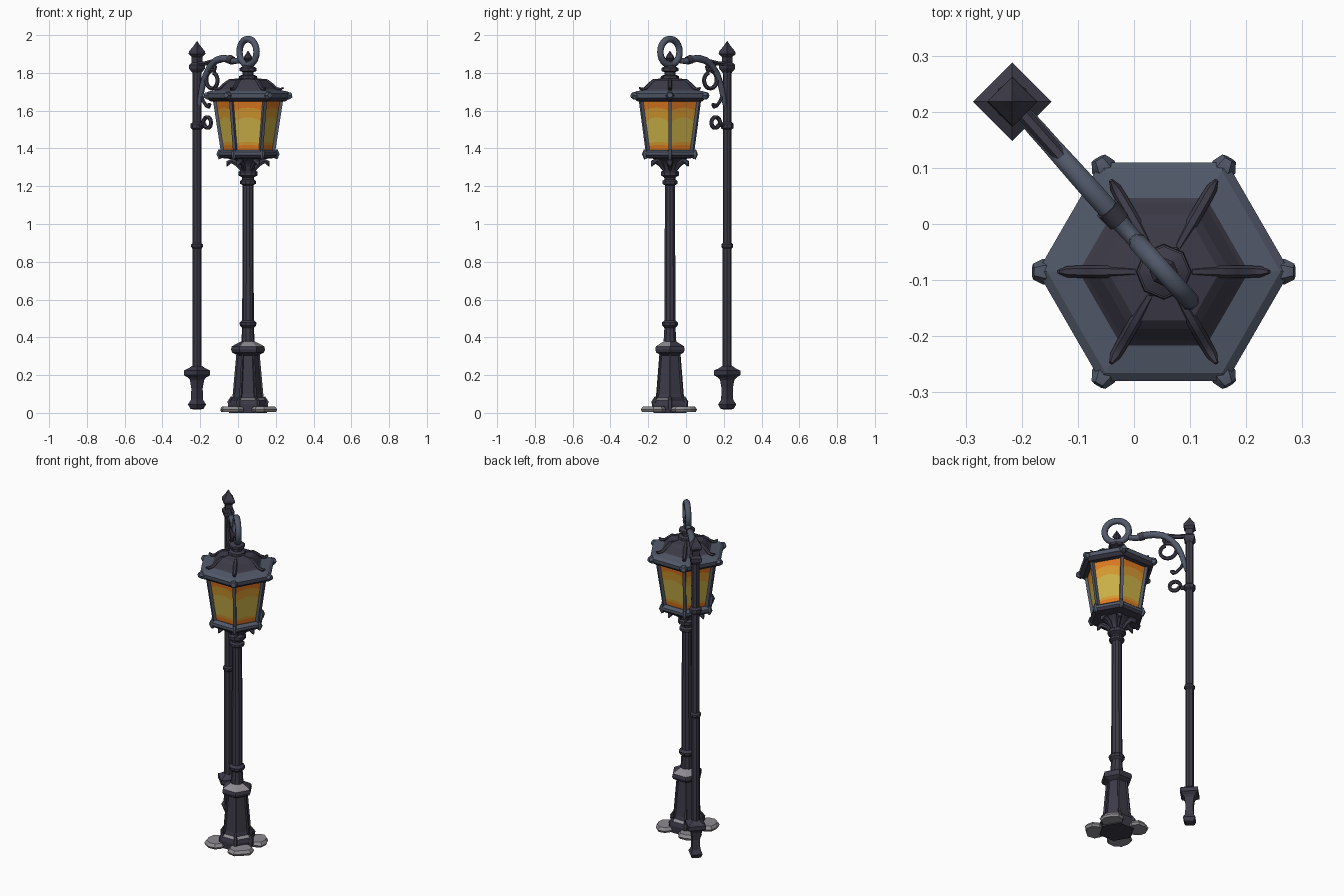
import bpy, math, random
from mathutils import Vector

if "Cube" in bpy.data.objects:
    bpy.data.objects.remove(bpy.data.objects["Cube"])

random.seed(4)
LAMP = Vector((0.053, -0.085, 0))
POST = Vector((-0.217, 0.218, 0))
ARM = (LAMP - POST).normalized()
SPAN = (LAMP - POST).length


def material(name, r, g, b):
    m = bpy.data.materials.new(name)
    m.diffuse_color = (r, g, b, 1)
    m.use_nodes = True
    m.node_tree.nodes["Principled BSDF"].inputs["Base Color"].default_value = m.diffuse_color
    return m


IRON = material("dark iron", 0.046, 0.043, 0.064)
STEEL = material("blue grey edge", 0.082, 0.098, 0.140)
STONE = material("grey stone", 0.27, 0.26, 0.28)
YELLOW = material("yellow glass", 0.60, 0.44, 0.065)
AMBER = material("amber glass", 0.66, 0.32, 0.030)
ORANGE = material("orange glass", 0.72, 0.19, 0.014)


def make(name, verts, faces, mats, index=None, smooth=None):
    me = bpy.data.meshes.new(name)
    me.from_pydata([tuple(v) for v in verts], [], faces)
    for m in mats:
        me.materials.append(m)
    for p in me.polygons:
        p.use_smooth = smooth is not None
        if index:
            p.material_index = index(p)
    if smooth is not None:
        me.set_sharp_from_angle(angle=math.radians(smooth))
    ob = bpy.data.objects.new(name, me)
    bpy.context.collection.objects.link(ob)
    return ob


def lathe(name, at, profile, n, mats, index=None, smooth=None, rot=0):
    """Stack n-sided rings (radius, height) bottom to top, capped."""
    verts = [at + Vector((r * math.cos(rot + math.tau * i / n), r * math.sin(rot + math.tau * i / n), z))
             for r, z in profile for i in range(n)]
    faces = [(j * n + i, j * n + (i + 1) % n, (j + 1) * n + (i + 1) % n, (j + 1) * n + i)
             for j in range(len(profile) - 1) for i in range(n)]
    faces += [tuple(reversed(range(n))), tuple(range(len(verts) - n, len(verts)))]
    return make(name, verts, faces, mats, index, smooth)


def sweep(name, at, axis, path, mat, n=8, closed=False, smooth=50):
    """Tube in the vertical plane through 'at' along 'axis'; path of (distance, z, radius)."""
    side = Vector((-axis.y, axis.x, 0))
    up = Vector((0, 0, 1))
    k, verts = len(path), []
    for j, (s, z, r) in enumerate(path):
        a = path[(j - 1) % k] if closed else path[max(j - 1, 0)]
        b = path[(j + 1) % k] if closed else path[min(j + 1, k - 1)]
        t = Vector((b[0] - a[0], b[1] - a[1])).normalized()
        nor = axis * -t.y + up * t.x
        for i in range(n):
            c = math.tau * (i + 0.5) / n
            verts.append(at + axis * s + up * z + (nor * math.cos(c) - side * math.sin(c)) * r)
    faces = [(j * n + i, j * n + (i + 1) % n, (j + 1) % k * n + (i + 1) % n, (j + 1) % k * n + i)
             for j in range(k if closed else k - 1) for i in range(n)]
    faces = [tuple(reversed(f)) for f in faces]
    if not closed:
        faces += [tuple(range(n)), tuple(reversed(range(len(verts) - n, len(verts))))]
    return make(name, verts, faces, [mat], smooth=smooth)


def arc(cs, cz, r, t, a0, a1, n, shrink=0):
    """Circular or spiral path of n points, degrees."""
    out = []
    for i in range(n):
        f = i / (n - 1)
        a = math.radians(a0 + (a1 - a0) * f)
        out.append((cs + r * (1 - shrink * f) * math.cos(a), cz + r * (1 - shrink * f) * math.sin(a), t))
    return out


def spoke(i):
    a = math.tau * i / 6
    return Vector((math.cos(a), math.sin(a), 0))


# Pedestal with pale worn patches on its ledges
def worn(p):
    ledge = 0.3 < p.normal.z < 0.99 and (p.center.z < 0.1 or p.center.z > 0.34)
    return 1 if ledge and p.index % 3 else 0


lathe("pedestal", LAMP, [(0.1, 0.0), (0.105, 0.045), (0.098, 0.068), (0.08, 0.08), (0.074, 0.1),
      (0.056, 0.305), (0.084, 0.32), (0.09, 0.335), (0.086, 0.352), (0.06, 0.367), (0.034, 0.38)],
      6, [IRON, STONE], worn)
for i in range(6):
    sweep("pedestal_rib", LAMP, spoke(i), [(0.077, 0.08, 0.008), (0.057, 0.31, 0.007)], IRON, 4)
    sweep("pedestal_toe", LAMP, spoke(i), [(0.09, 0.02, 0.016), (0.096, 0.06, 0.014), (0.085, 0.085, 0.007)], IRON, 6)

# Paving slabs around the foot
for i in range(4):
    a = math.radians(45 + 90 * i + random.uniform(-10, 10))
    out, tan = Vector((math.cos(a), math.sin(a), 0)), Vector((-math.sin(a), math.cos(a), 0))
    rim = []
    for k in range(9):
        b, w = math.tau * k / 9, random.uniform(0.85, 1.12)
        rim.append(out * (0.118 + 0.062 * w * math.cos(b)) + tan * 0.07 * w * math.sin(b))
    mid = out * 0.118
    vs = [LAMP + mid + (p - mid) * f + Vector((0, 0, z)) for f, z in ((0.9, 0.005), (1, 0.018), (0.82, 0.035)) for p in rim]
    fs = [(j * 9 + k, j * 9 + (k + 1) % 9, j * 9 + 9 + (k + 1) % 9, j * 9 + 9 + k) for j in range(2) for k in range(9)]
    make("paving_slab", vs, fs + [tuple(range(8, -1, -1)), tuple(range(18, 27))], [STONE])

# Column with its rings and neck
lathe("column", LAMP, [(0.036, 0.37), (0.031, 0.45), (0.043, 0.462), (0.045, 0.478), (0.031, 0.49), (0.028, 1.19),
      (0.028, 1.205), (0.042, 1.213), (0.042, 1.228), (0.031, 1.236), (0.032, 1.247), (0.05, 1.257), (0.05, 1.276),
      (0.036, 1.285), (0.04, 1.31), (0.065, 1.335), (0.1, 1.36)], 10, [IRON], smooth=35)

# Leaf brackets under the lantern
for i in range(6):
    sweep("leaf_bracket", LAMP, spoke(i), [(0.035, 1.285, 0.008), (0.055, 1.315, 0.014), (0.085, 1.335, 0.016),
          (0.104, 1.325, 0.014), (0.112, 1.305, 0.003)], IRON, 6)

# Lantern floor rim
lathe("lantern_rim", LAMP, [(0.1, 1.345), (0.148, 1.35), (0.16, 1.364), (0.16, 1.38), (0.143, 1.392), (0.12, 1.394)],
      6, [IRON, STEEL], lambda p: 1 if 1.36 < p.center.z < 1.39 else 0)
for i in range(6):
    sweep("rim_knob", LAMP, spoke(i), [(0.148, 1.345, 0.009), (0.156, 1.37, 0.013), (0.15, 1.394, 0.008)], STEEL, 6)

# Glass panes with arched colour bands
COLS = 6
levels = [(1.385, 0), (1.415, 0.008), (1.43, 0.01), (1.55, 0.03), (1.605, 0.022), (1.655, 0)]
bands = [2, 1, 0, 1, 2]
for i in range(6):
    a, b = spoke(i), spoke(i + 1)
    vs = []
    for z, bow in levels:
        for c in range(COLS + 1):
            u = c / COLS
            zz = z + bow * (4 * u * (1 - u) - 0.5)
            r = 0.132 + (zz - 1.385) / 0.27 * 0.042
            vs.append(LAMP + a.lerp(b, u) * r + Vector((0, 0, zz)))
    w = COLS + 1
    fs = [(j * w + c, j * w + c + 1, j * w + w + c + 1, j * w + w + c) for j in range(5) for c in range(COLS)]
    make("glass_pane", vs, fs, [YELLOW, AMBER, ORANGE], lambda p: bands[p.index // COLS])
    sweep("cage_bar", LAMP, a, [(0.135, 1.38, 0.012), (0.178, 1.66, 0.012)], STEEL, 4)

# Eaves and roof
lathe("eaves", LAMP, [(0.15, 1.645), (0.2, 1.65), (0.222, 1.668), (0.225, 1.69), (0.208, 1.702), (0.15, 1.712)],
      6, [STEEL, IRON], lambda p: 1 if p.normal.z < -0.5 else 0)
lathe("roof", LAMP, [(0.165, 1.70), (0.142, 1.72), (0.118, 1.748), (0.1, 1.762), (0.05, 1.77), (0.045, 1.78)],
      6, [IRON])
for i in range(6):
    sweep("roof_ridge", LAMP, spoke(i), [(0.05, 1.764, 0.008), (0.1, 1.757, 0.011), (0.125, 1.738, 0.011),
          (0.15, 1.716, 0.011), (0.172, 1.712, 0.01), (0.188, 1.722, 0.004)], IRON, 6)
    sweep("eaves_knob", LAMP, spoke(i), [(0.19, 1.675, 0.017), (0.215, 1.679, 0.023), (0.233, 1.682, 0.014)], STEEL, 6)

# Roof cap, spike and hanging ring
lathe("roof_cap", LAMP, [(0.05, 1.765), (0.048, 1.783), (0.03, 1.79), (0.03, 1.805), (0.045, 1.81), (0.045, 1.825),
      (0.018, 1.84), (0.012, 1.862), (0.025, 1.878), (0.015, 1.895), (0.001, 1.917)], 8, [IRON], smooth=35)
sweep("hanging_ring", LAMP, ARM, arc(0, 1.911, 0.068, 0.018, 0, 345, 24), STEEL, 8, True)

# Side post, collars and pointed finial
lathe("side_post", POST, [(0.024, 0.22), (0.024, 0.87), (0.031, 0.878), (0.031, 0.892), (0.023, 0.9), (0.023, 1.5),
      (0.034, 1.508), (0.034, 1.53), (0.023, 1.54), (0.023, 1.83)], 8, [IRON], smooth=35)
lathe("post_foot", POST, [(0.02, 0.018), (0.035, 0.022), (0.048, 0.045), (0.032, 0.07), (0.03, 0.13), (0.038, 0.175),
      (0.05, 0.188), (0.07, 0.2), (0.07, 0.224), (0.045, 0.236), (0.024, 0.25)], 4, [IRON])
lathe("post_finial", POST, [(0.024, 1.8), (0.042, 1.822), (0.042, 1.842), (0.028, 1.855), (0.028, 1.885),
      (0.045, 1.9), (0.042, 1.914), (0.022, 1.938), (0.001, 1.968)], 4, [IRON])

# Curved arm from post to ring
arm = [(0.015, 1.63, 0.012), (0.03, 1.68, 0.015), (0.045, 1.735, 0.017), (0.07, 1.79, 0.018), (0.105, 1.835, 0.018),
       (0.15, 1.865, 0.019), (0.2, 1.876, 0.02), (0.25, 1.874, 0.02), (0.29, 1.862, 0.017), (SPAN - 0.075, 1.865, 0.016),
       (SPAN - 0.06, 1.885, 0.01)]
sweep("curved_arm", POST, ARM, arm, STEEL, 8)
sweep("arm_clasp", POST, ARM, [(0.255, 1.873, 0.024), (0.285, 1.864, 0.022)], IRON, 8)
sweep("arm_brace", POST, ARM, [(0.0, 1.85, 0.013), (0.07, 1.85, 0.013), (0.16, 1.868, 0.012)], IRON, 6)

# Scrollwork
sweep("large_scroll", POST, ARM, arc(0.122, 1.762, 0.052, 0.011, 75, 430, 18, 0.25)
      , IRON, 6)
sweep("scroll_stem", POST, ARM, [(0.12, 1.85, 0.01), (0.145, 1.83, 0.011), (0.135, 1.808, 0.01)], IRON, 6)
sweep("small_scroll", POST, ARM, arc(0.083, 1.535, 0.033, 0.011, 190, -160, 16, 0.25), IRON, 6)
sweep("scroll_root", POST, ARM, [(0.0, 1.52, 0.012), (0.05, 1.525, 0.012)], IRON, 6)
sweep("hook", POST, ARM, [(0.03, 1.69, 0.008), (0.05, 1.65, 0.009), (0.075, 1.625, 0.009), (0.09, 1.625, 0.015),
      (0.105, 1.635, 0.008)], IRON, 6)
